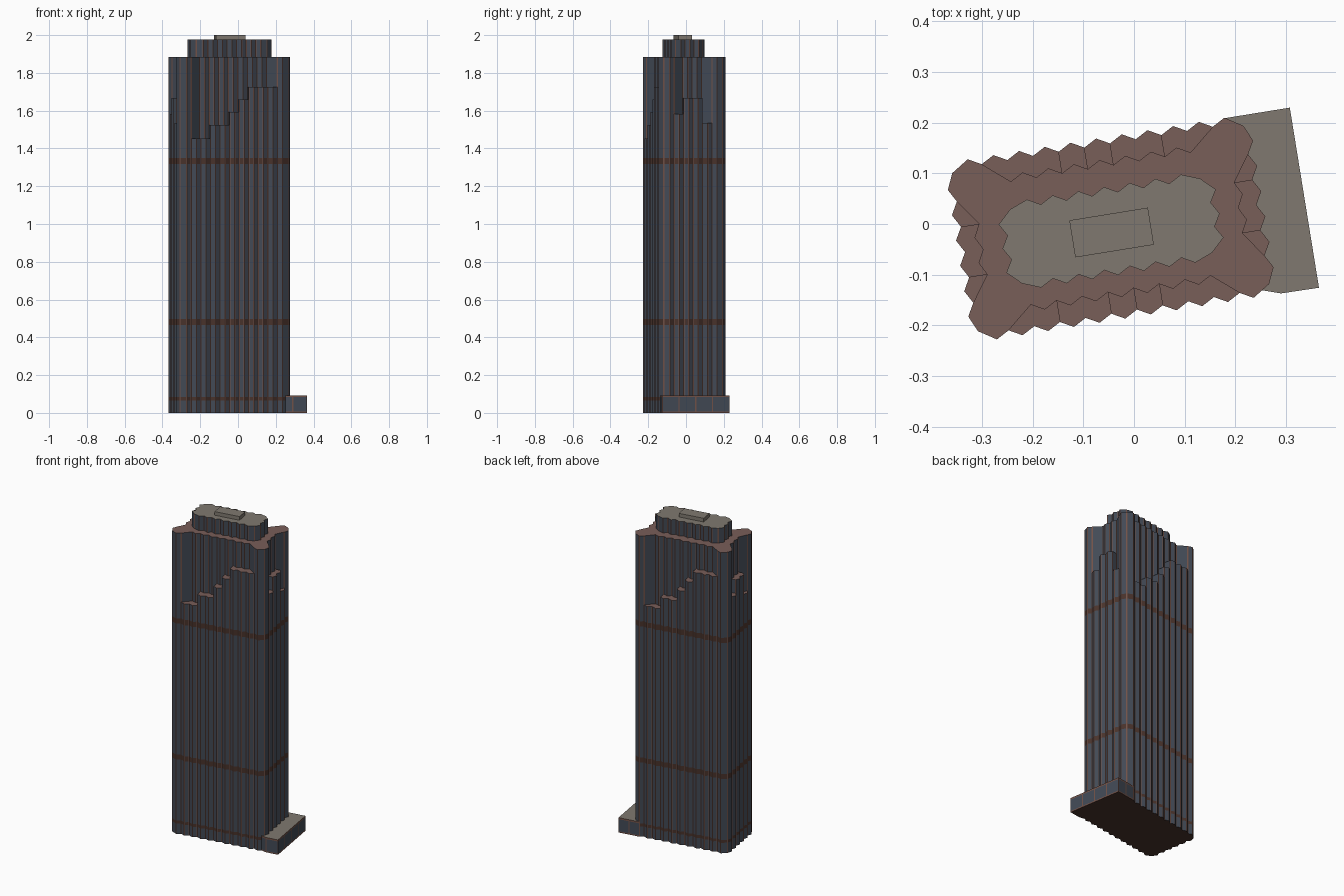
import bpy, bmesh
from math import cos, sin, radians
from mathutils import Vector

if "Cube" in bpy.data.objects:
    bpy.data.objects.remove(bpy.data.objects["Cube"])

ANG = radians(9.2)
CX, CY = -0.046, -0.009
PITCH = 0.0513


def mat(name, r, g, b):
    m = bpy.data.materials.new(name)
    m.diffuse_color = (r, g, b, 1)
    m.use_nodes = True
    m.node_tree.nodes["Principled BSDF"].inputs["Base Color"].default_value = m.diffuse_color
    return m


MATS = [mat("glass", 0.055, 0.068, 0.092), mat("brown_stone", 0.17, 0.085, 0.065),
        mat("dark_band", 0.065, 0.032, 0.024), mat("terrace", 0.19, 0.112, 0.098),
        mat("roof_grey", 0.215, 0.19, 0.16)]
GLASS, STONE, BAND, TERRACE, GREY = range(5)


def place(p, z):
    # tower plan coordinates to the turned world position
    u, v = p
    return Vector((CX + u * cos(ANG) - v * sin(ANG), CY + u * sin(ANG) + v * cos(ANG), z))


def quad(bm, pts, m):
    bm.faces.new([bm.verts.new(p) for p in pts]).material_index = m


def wall(bm, a, b, z0, z1, bands, panel, frame):
    # one facade strip: glass panels between stone mullions, crossed by bands
    length = ((a[0] - b[0]) ** 2 + (a[1] - b[1]) ** 2) ** 0.5
    n = max(1, round(length / panel))
    f = min(0.3, frame * n / length)
    cols = []
    for i in range(n):
        cols += [(i / n, (i + f) / n, 0), ((i + f) / n, (i + 1 - f) / n, 1),
                 ((i + 1 - f) / n, (i + 1) / n, 0)]
    cuts = sorted({z0, z1} | {z for bd in bands for z in bd if z0 < z < z1})
    for lo, hi in zip(cuts, cuts[1:]):
        banded = any(s - 1e-6 <= lo and hi <= e + 1e-6 for s, e in bands)
        for s, e, glazed in cols:
            p, q = [(a[0] + (b[0] - a[0]) * t, a[1] + (b[1] - a[1]) * t) for t in (s, e)]
            m = (BAND if banded else GLASS) if glazed else STONE
            quad(bm, [place(p, lo), place(q, lo), place(q, hi), place(p, hi)], m)


def build(name, cells, base, bands, top, bottom=True, panel=0.08, frame=0.004):
    # cells are neighbouring plan polygons, each with its own height
    bm = bmesh.new()

    def key(p):
        return (round(p[0], 5), round(p[1], 5))
    height = {}
    for poly, h in cells:
        for i, a in enumerate(poly):
            height[key(a), key(poly[(i + 1) % len(poly)])] = h
    for poly, h in cells:
        quad(bm, [place(p, h) for p in poly], top)
        if bottom:
            quad(bm, [place(p, base) for p in reversed(poly)], BAND)
        for i, a in enumerate(poly):
            b = poly[(i + 1) % len(poly)]
            low = height.get((key(b), key(a)), base)
            if h > low:
                wall(bm, a, b, low, h, bands, panel, frame)
    bmesh.ops.remove_doubles(bm, verts=bm.verts, dist=1e-5)
    me = bpy.data.meshes.new(name)
    bm.to_mesh(me)
    bm.free()
    for m in MATS:
        me.materials.append(m)
    ob = bpy.data.objects.new(name, me)
    bpy.context.collection.objects.link(ob)
    return ob


def teeth(half, count, tip, depth):
    # zigzag: (position along the side, distance out), starting and ending on a tip
    n = 2 * count
    return [(half - 2 * half * i / n, tip - depth * (i % 2)) for i in range(n + 1)]


def north(t):
    return [(s, d) for s, d in t]


def west(t):
    return [(-d, s) for s, d in t]


def turn(poly):
    return [(-u, -v) for u, v in poly]


# Main tower: corner piers full height, stepped terraces on every side
n_out, n_in = north(teeth(.2565, 10, .180, .014)), north(teeth(.2565, 10, .137, .014))
w_out, w_in = west(teeth(.1265, 5, .305, .014)), west(teeth(.1265, 5, .268, .013))
half = (n_out[:2] + n_in[3:18] + n_out[19:] + [(-.291, .158)]
        + w_out[:2] + w_in[3:8] + w_out[9:] + [(-.291, -.158)])
cells = [(half + turn(half), 1.885)]


def terrace(out, inn, a, b, h):
    lo, hi = max(a, 3), min(b, len(out) - 4)
    poly = out[a:b + 1] + inn[lo:hi + 1][::-1]
    cells.extend([(poly, h), (turn(poly), h)])


for a, b, h in ((1, 5, 1.452), (5, 9, 1.523), (9, 11, 1.593), (11, 13, 1.66), (13, 19, 1.725)):
    terrace(n_out, n_in, a, b, h)
for a, b, h in ((1, 3, 1.582), (3, 7, 1.667), (7, 9, 1.534)):
    terrace(w_out, w_in, a, b, h)
build("tower", cells, 0, [(.065, .083), (.465, .496), (1.317, 1.35)], TERRACE)

# Crown: smaller pleated block on the roof
c_half = (north(teeth(3 * PITCH, 6, .088, .014)) + [(-.19, .074)]
          + west(teeth(.048, 2, .217, .014)) + [(-.19, -.074)])
crown = [(u, v - .005) for u, v in c_half + turn(c_half)]
build("crown", [(crown, 1.977)], 1.885, [], GREY, bottom=False)

# Plant room slab on top of the crown
slab = [(-.078, -.045), (.079, -.045), (.079, .029), (-.078, .029)]
ob = build("plant_room", [(slab, 2.0)], 1.977, [], GREY, bottom=False)
for f in ob.data.polygons:
    f.material_index = GREY

# Entrance podium with stone trim above and below its glazing
pod = [(.267, -.165), (.311, -.18), (.387, -.181), (.387, .179), (.256, .179)]
ob = build("podium", [(pod, .093)], 0, [(0, .008), (.083, .093)], GREY, frame=.003)
for f in ob.data.polygons:
    if f.material_index == BAND and abs(f.normal.z) < .5:
        f.material_index = STONE
